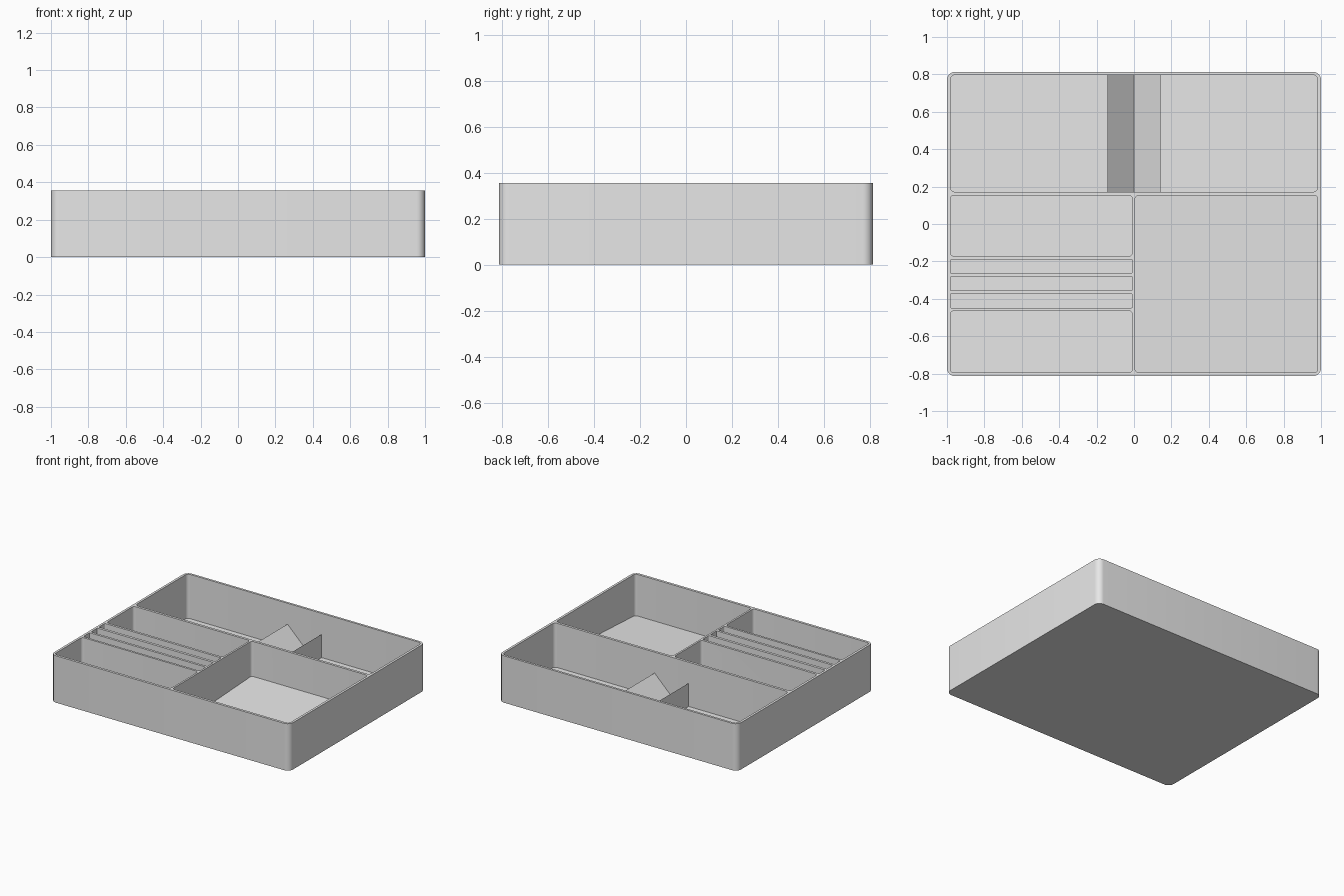
import bpy, bmesh, math

if "Cube" in bpy.data.objects:
    bpy.data.objects.remove(bpy.data.objects["Cube"], do_unlink=True)

HEIGHT, FLOOR = 0.355, 0.02
HALF_X, HALF_Y = 1.0, 0.814

grey = bpy.data.materials.new("plain grey")
grey.use_nodes = True
grey.diffuse_color = (0.8, 0.8, 0.8, 1)
grey.node_tree.nodes["Principled BSDF"].inputs["Base Color"].default_value = (0.8, 0.8, 0.8, 1)


def rounded_outline(x0, x1, y0, y1, r, steps=8):
    """Counter-clockwise rectangle outline with rounded corners."""
    corners = [(x1 - r, y1 - r), (x0 + r, y1 - r), (x0 + r, y0 + r), (x1 - r, y0 + r)]
    points = []
    for quarter, (cx, cy) in enumerate(corners):
        for i in range(steps + 1):
            a = (quarter + i / steps) * math.pi / 2
            points.append((cx + r * math.cos(a), cy + r * math.sin(a)))
    return points


def add_prism(bm, outline, bottom, top):
    """Upright prism; bottom gives the height of the lower face at each y."""
    low = [bm.verts.new((x, y, bottom(y))) for x, y in outline]
    high = [bm.verts.new((x, y, top)) for x, y in outline]
    bm.faces.new(low[::-1])
    bm.faces.new(high)
    n = len(outline)
    for i in range(n):
        j = (i + 1) % n
        bm.faces.new((low[i], low[j], high[j], high[i]))


def make_object(name, bm):
    mesh = bpy.data.meshes.new(name)
    bm.to_mesh(mesh)
    bm.free()
    mesh.materials.append(grey)
    obj = bpy.data.objects.new(name, mesh)
    bpy.context.collection.objects.link(obj)
    return obj


def flat(y):
    return FLOOR


def ramp(y):
    return 0.04 + 0.05 * (y + 0.795) / 0.95


# Solid tray block
bm = bmesh.new()
add_prism(bm, rounded_outline(-HALF_X, HALF_X, -HALF_Y, HALF_Y, 0.045),
          lambda y: 0.0, HEIGHT)
tray = make_object("organizer_tray", bm)

# Pockets: x range, y range, corner radius, floor height
pockets = [
    (-0.982, 0.982, 0.172, 0.797, 0.025, flat),
    (0.006, 0.982, -0.795, 0.153, 0.02, ramp),
    (-0.982, -0.008, -0.172, 0.153, 0.02, flat),
    (-0.982, -0.008, -0.262, -0.19, 0.006, flat),
    (-0.982, -0.008, -0.356, -0.282, 0.006, flat),
    (-0.982, -0.008, -0.448, -0.374, 0.006, flat),
    (-0.982, -0.008, -0.795, -0.464, 0.02, flat),
]
bm = bmesh.new()
for x0, x1, y0, y1, r, floor in pockets:
    add_prism(bm, rounded_outline(x0, x1, y0, y1, r), floor, HEIGHT + 0.1)
cutter = make_object("pocket_cutter", bm)
cutter.hide_render = True

cut = tray.modifiers.new("pockets", "BOOLEAN")
cut.operation = "DIFFERENCE"
cut.solver = "EXACT"
cut.object = cutter
bpy.context.view_layer.objects.active = tray
tray.select_set(True)
bpy.ops.object.modifier_apply(modifier=cut.name)
bpy.data.objects.remove(cutter, do_unlink=True)
bpy.ops.object.shade_smooth_by_angle(angle=math.radians(30))

# V-shaped cradle across the rear pocket
profile = [(-0.143, 0.01), (0.143, 0.01), (0.143, 0.197), (0, 0.057), (-0.143, 0.197)]
bm = bmesh.new()
front = [bm.verts.new((x, 0.17, z)) for x, z in profile]
back = [bm.verts.new((x, 0.799, z)) for x, z in profile]
bm.faces.new(front)
bm.faces.new(back[::-1])
for i in range(len(profile)):
    j = (i + 1) % len(profile)
    bm.faces.new((front[j], front[i], back[i], back[j]))
make_object("v_cradle", bm)
